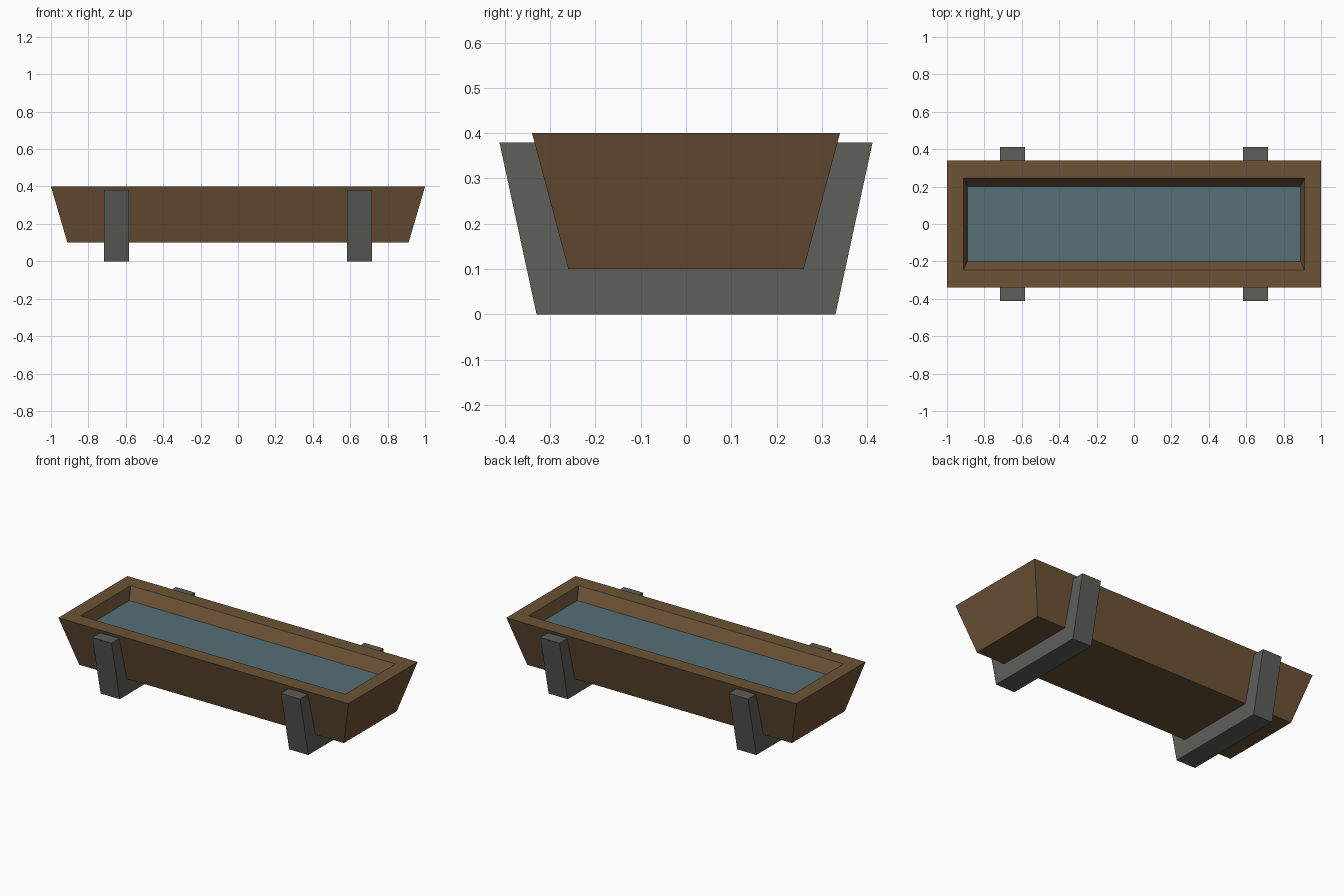
import bpy, bmesh

if "Cube" in bpy.data.objects:
    bpy.data.objects.remove(bpy.data.objects["Cube"])


def material(name, color):
    m = bpy.data.materials.new(name)
    m.diffuse_color = (*color, 1.0)
    m.use_nodes = True
    m.node_tree.nodes["Principled BSDF"].inputs["Base Color"].default_value = m.diffuse_color
    return m


wood = material("brown wood", (0.150, 0.087, 0.037))
stone = material("grey support", (0.112, 0.112, 0.102))
water_blue = material("dull blue water", (0.090, 0.162, 0.180))


def finish(bm, name, mat):
    bmesh.ops.recalc_face_normals(bm, faces=bm.faces)
    mesh = bpy.data.meshes.new(name)
    bm.to_mesh(mesh)
    bm.free()
    mesh.materials.append(mat)
    obj = bpy.data.objects.new(name, mesh)
    bpy.context.collection.objects.link(obj)
    return obj


def ring(bm, x, y, z):
    return [bm.verts.new((sx * x, sy * y, z))
            for sx, sy in ((-1, -1), (1, -1), (1, 1), (-1, 1))]


# Hollow tapered trough: outer wall, rim, inner wall
bm = bmesh.new()
rings = [ring(bm, *r) for r in ((0.912, 0.26, 0.10), (1.0, 0.34, 0.40),
                                (0.912, 0.246, 0.40), (0.887, 0.195, 0.322))]
for a, b in zip(rings, rings[1:]):
    for i in range(4):
        j = (i + 1) % 4
        bm.faces.new((a[i], a[j], b[j], b[i]))
bm.faces.new(rings[0][::-1])
bm.faces.new(rings[-1])
finish(bm, "trough", wood)

# Water surface lying just above the trough floor
bm = bmesh.new()
bm.faces.new(ring(bm, 0.8895, 0.2, 0.33))
water = finish(bm, "water", water_blue)

# U-shaped supports cradling the trough
half = [(0.33, 0.0), (0.412, 0.38), (0.33, 0.38), (0.257, 0.103)]
profile = half + [(-y, z) for y, z in reversed(half)]
for label, cx in (("left", -0.65), ("right", 0.65)):
    bm = bmesh.new()
    face = bm.faces.new([bm.verts.new((cx - 0.066, y, z)) for y, z in profile])
    ext = bmesh.ops.extrude_face_region(bm, geom=[face], use_keep_orig=True)
    moved = [g for g in ext["geom"] if isinstance(g, bmesh.types.BMVert)]
    bmesh.ops.translate(bm, verts=moved, vec=(0.132, 0, 0))
    finish(bm, label + "_support", stone)
